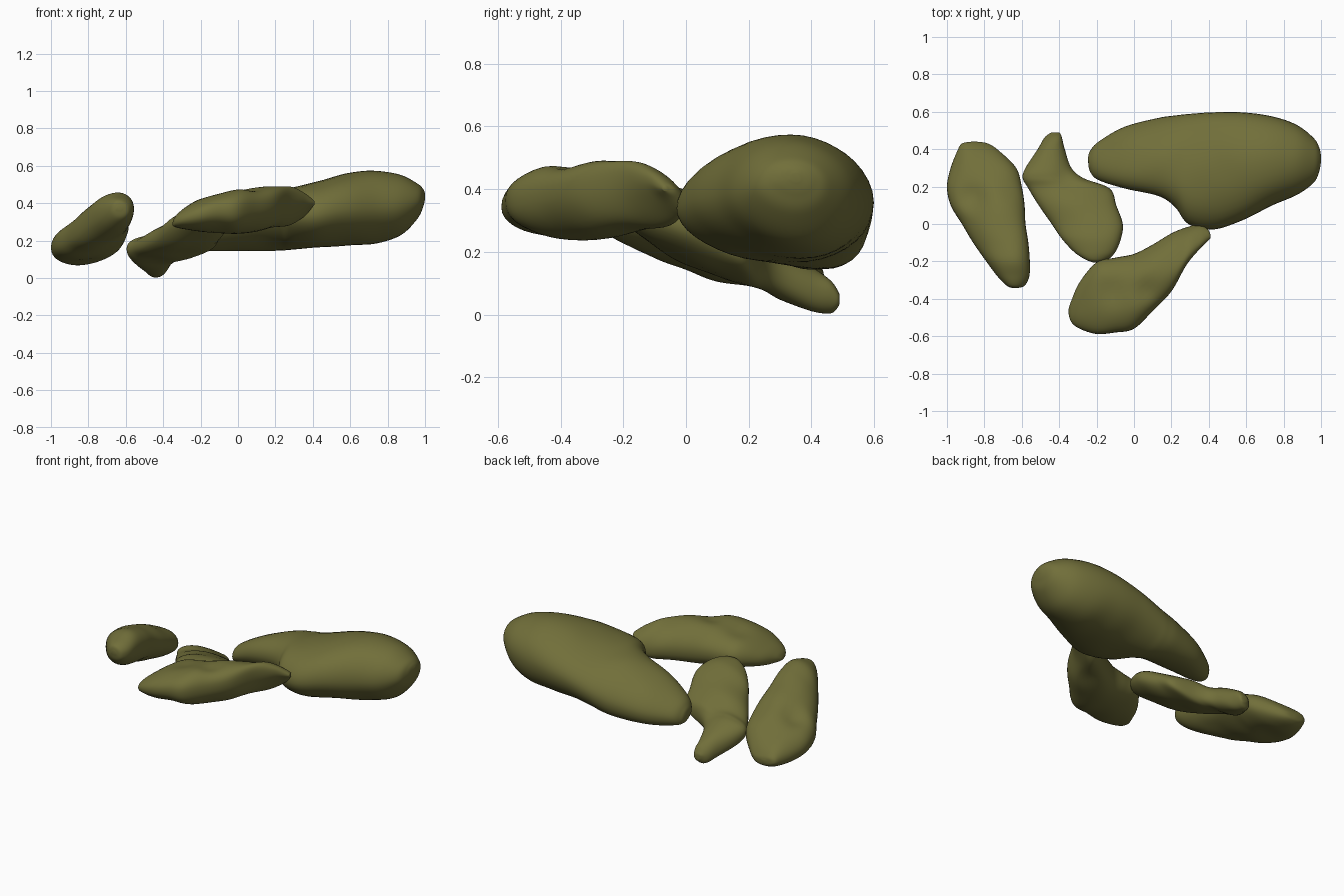
import bpy, bmesh, math
from mathutils import Vector, noise

olive = bpy.data.materials.new("olive")
olive.diffuse_color = (0.165, 0.158, 0.042, 1)


def catmull(a, b, c, d, t):
    return [0.5 * (2*q + (r-p)*t + (2*p-5*q+4*r-s)*t*t + (3*q-p-3*r+s)*t**3)
            for p, q, r, s in zip(a, b, c, d)]


def signed_pow(v, p):
    return math.copysign(abs(v) ** p, v)


def pebble(name, rows, along_x, dents=(), power=0.9, tapers=(0, 0), rough=0.012, steps=6, sides=40):
    """Loft rounded sections; row = position, low edge, high edge, bottom, top, roll.
    A dent is x, y, radius, depth and is pressed into the upper side."""
    ext = [rows[0]] + list(rows) + [rows[-1]]
    sections = []
    for i in range(len(rows) - 1):
        for k in range(steps):
            sections.append(catmull(*ext[i:i+4], k / steps))
    sections.append(list(rows[-1]))
    bm = bmesh.new()
    rings = []
    for pos, lo, hi, bot, top, roll in sections:
        ring = []
        for j in range(sides):
            a = 2 * math.pi * j / sides
            u, v = signed_pow(math.cos(a), power), signed_pow(math.sin(a), power)
            w = (lo + hi) / 2 + max(hi - lo, 0.004) / 2 * u
            h = max(top - bot, 0.004) / 2
            taper = tapers[1] if v > 0 else tapers[0]
            z = (bot + top) / 2 + h * v * (1 + taper * u) + roll * u
            x, y = (pos, w) if along_x else (w, pos)
            for dx, dy, r, depth in dents:
                d2 = ((x - dx) ** 2 + (y - dy) ** 2) / r ** 2
                z -= depth * math.exp(-d2) * max(v, 0)
            z += rough * noise.noise(Vector((x, y, z)) * 6) * abs(v)
            ring.append(bm.verts.new((x, y, z)))
        rings.append(ring)
    for r0, r1 in zip(rings, rings[1:]):
        for j in range(sides):
            k = (j + 1) % sides
            bm.faces.new((r0[j], r0[k], r1[k], r1[j]))
    bm.faces.new(rings[0])
    bm.faces.new(rings[-1])
    bmesh.ops.recalc_face_normals(bm, faces=bm.faces)
    for f in bm.faces:
        f.smooth = True
    me = bpy.data.meshes.new(name)
    bm.to_mesh(me)
    bm.free()
    me.materials.append(olive)
    ob = bpy.data.objects.new(name, me)
    bpy.context.collection.objects.link(ob)
    return ob


# large smooth stone, rising to the right, its left half leaning forward
pebble("large_stone", [
    (-0.245, 0.33, 0.36, 0.195, 0.215, 0), (-0.235, 0.28, 0.39, 0.165, 0.25, -0.01),
    (-0.19, 0.235, 0.44, 0.155, 0.30, -0.02), (-0.05, 0.19, 0.52, 0.155, 0.38, -0.04),
    (0.13, 0.15, 0.567, 0.16, 0.445, -0.045), (0.22, 0.09, 0.58, 0.16, 0.468, -0.035),
    (0.29, 0.0, 0.588, 0.16, 0.483, -0.02), (0.42, -0.03, 0.597, 0.165, 0.515, 0),
    (0.58, 0.02, 0.597, 0.175, 0.56, 0), (0.74, 0.10, 0.575, 0.19, 0.573, 0),
    (0.87, 0.155, 0.53, 0.235, 0.55, 0), (0.96, 0.22, 0.46, 0.32, 0.505, 0),
    (0.99, 0.28, 0.41, 0.38, 0.475, 0), (1.0, 0.335, 0.365, 0.42, 0.45, 0)],
    True, tapers=(0.15, -0.03), power=1.0, rough=0.006)

# left stone, sinking toward the back
pebble("left_stone", [
    (-0.342, -0.65, -0.62, 0.36, 0.38, 0), (-0.33, -0.68, -0.585, 0.32, 0.41, 0),
    (-0.28, -0.73, -0.56, 0.28, 0.435, 0.01), (-0.2, -0.79, -0.557, 0.235, 0.45, 0.025),
    (-0.1, -0.86, -0.565, 0.19, 0.42, 0.045), (0.0, -0.92, -0.58, 0.155, 0.38, 0.05),
    (0.1, -0.98, -0.585, 0.12, 0.34, 0.045), (0.2, -1.0, -0.60, 0.095, 0.30, 0.035),
    (0.3, -0.98, -0.63, 0.08, 0.25, 0.025), (0.39, -0.945, -0.72, 0.078, 0.195, 0.01),
    (0.43, -0.92, -0.78, 0.09, 0.155, 0), (0.44, -0.87, -0.84, 0.11, 0.13, 0)],
    False, dents=[(-0.86, 0.15, 0.07, 0.03)], rough=0.015)

# middle stone, narrow tail resting on the ground at the back
pebble("middle_stone", [
    (-0.205, -0.22, -0.19, 0.32, 0.34, 0), (-0.19, -0.26, -0.14, 0.29, 0.36, 0),
    (-0.15, -0.32, -0.10, 0.26, 0.37, 0.01), (-0.08, -0.385, -0.07, 0.21, 0.365, 0.02),
    (0.0, -0.44, -0.06, 0.165, 0.335, 0.03), (0.1, -0.51, -0.095, 0.125, 0.295, 0.025),
    (0.19, -0.565, -0.13, 0.10, 0.25, 0.01), (0.245, -0.595, -0.27, 0.08, 0.235, 0),
    (0.3, -0.58, -0.335, 0.05, 0.215, -0.005), (0.4, -0.515, -0.37, 0.012, 0.15, 0),
    (0.46, -0.48, -0.385, 0.008, 0.11, 0.01), (0.485, -0.45, -0.395, 0.03, 0.08, 0),
    (0.49, -0.43, -0.41, 0.045, 0.065, 0)],
    False, dents=[(-0.36, 0.24, 0.07, 0.02)], rough=0.01)

# front stone, touching the large and middle ones
pebble("front_stone", [
    (-0.35, -0.48, -0.455, 0.285, 0.30, 0), (-0.335, -0.525, -0.41, 0.275, 0.33, 0),
    (-0.29, -0.56, -0.31, 0.265, 0.37, 0), (-0.2, -0.588, -0.205, 0.255, 0.425, 0),
    (-0.1, -0.58, -0.18, 0.245, 0.455, -0.01), (0.0, -0.56, -0.16, 0.235, 0.475, -0.015),
    (0.1, -0.465, -0.11, 0.25, 0.48, -0.02), (0.2, -0.36, -0.05, 0.275, 0.48, -0.03),
    (0.28, -0.22, -0.018, 0.305, 0.475, -0.05), (0.35, -0.135, -0.002, 0.345, 0.44, -0.04),
    (0.395, -0.09, -0.03, 0.38, 0.42, -0.01), (0.41, -0.075, -0.06, 0.395, 0.41, 0)],
    True, dents=[(0.06, -0.36, 0.06, 0.02), (-0.12, -0.36, 0.08, 0.015)], rough=0.012)
